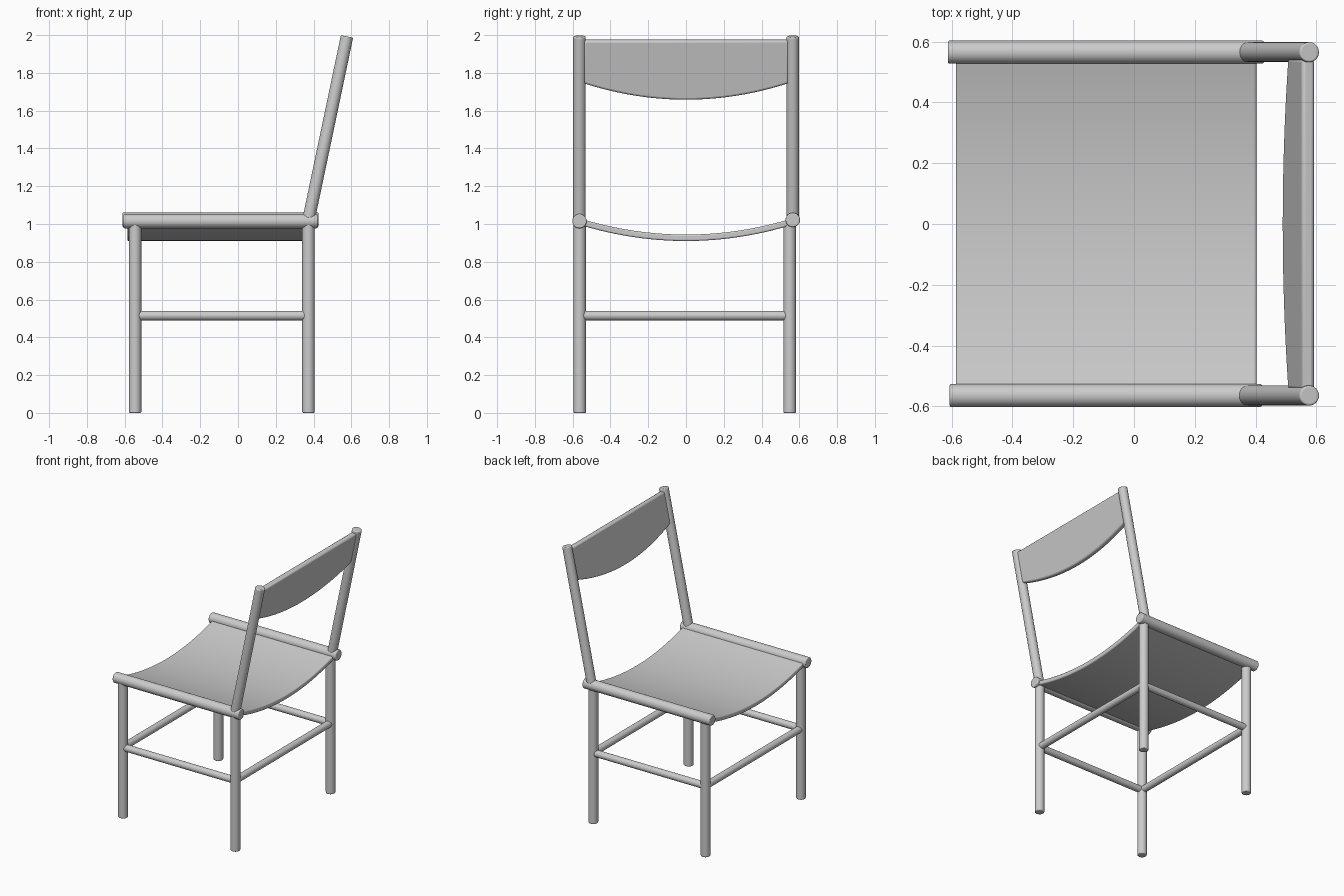
import bpy, bmesh, math
from mathutils import Vector

if "Cube" in bpy.data.objects:
    bpy.data.objects.remove(bpy.data.objects["Cube"])


def finish(obj, bevel):
    """Soften the edges and shade smooth."""
    mod = obj.modifiers.new("soft_edges", 'BEVEL')
    mod.width, mod.segments, mod.limit_method = bevel, 3, 'ANGLE'
    mod.angle_limit = math.radians(40)
    bpy.ops.object.select_all(action='DESELECT')
    bpy.context.view_layer.objects.active = obj
    obj.select_set(True)
    bpy.ops.object.shade_smooth_by_angle(angle=math.radians(40))


def rod(name, a, b, radius, bevel=0.006):
    """Round bar between two points."""
    a, b = Vector(a), Vector(b)
    bpy.ops.mesh.primitive_cylinder_add(vertices=32, radius=radius, depth=(b - a).length,
                                        location=(a + b) / 2)
    obj = bpy.context.object
    obj.name = name
    obj.rotation_euler = (b - a).to_track_quat('Z', 'Y').to_euler()
    finish(obj, bevel)


def panel(name, outline, offset, bevel):
    """Solid made by sweeping a closed outline along an offset."""
    bm = bmesh.new()
    face = bm.faces.new([bm.verts.new(p) for p in outline])
    res = bmesh.ops.extrude_face_region(bm, geom=[face])
    moved = [v for v in res["geom"] if isinstance(v, bmesh.types.BMVert)]
    bmesh.ops.translate(bm, verts=moved, vec=offset)
    bmesh.ops.recalc_face_normals(bm, faces=bm.faces)
    mesh = bpy.data.meshes.new(name)
    bm.to_mesh(mesh)
    bm.free()
    obj = bpy.data.objects.new(name, mesh)
    bpy.context.collection.objects.link(obj)
    finish(obj, bevel)


FRONT_X, REAR_X = -0.545, 0.373
LEG_Y = {"near": -0.563, "far": 0.549}
POST_LOW, POST_HIGH = Vector((0.375, 0, 1.03)), Vector((0.577, 0, 1.993))

# Legs, seat rails, back posts and side stretchers on each side
for side, rail_y, rail_z, x0, x1 in (("near", -0.564, 1.015, -0.606, 0.421),
                                     ("far", 0.565, 1.022, -0.612, 0.427)):
    y = LEG_Y[side]
    rod(f"front_leg_{side}", (FRONT_X, y, 0), (FRONT_X, y, 1.01), 0.033)
    rod(f"rear_leg_{side}", (REAR_X, y, 0), (REAR_X, y, 1.01), 0.033)
    rod(f"seat_rail_{side}", (x0, rail_y, rail_z), (x1, rail_y, rail_z), 0.038)
    shift = Vector((0, rail_y, 0))
    rod(f"back_post_{side}", POST_LOW + shift, POST_HIGH + shift, 0.033)
    rod(f"side_stretcher_{side}", (FRONT_X + 0.012, y, 0.515), (REAR_X - 0.012, y, 0.515), 0.025)

# Cross stretchers
for name, x in (("front_stretcher", FRONT_X), ("rear_stretcher", REAR_X)):
    rod(name, (x, LEG_Y["near"] + 0.012, 0.515), (x, LEG_Y["far"] - 0.012, 0.515), 0.025)

# Sagging seat
N, HALF = 32, 0.555
ys = [HALF * (2 * i / N - 1) for i in range(N + 1)]
sag = [0.927 + 0.083 * (y / HALF) ** 2 for y in ys]
top = [(-0.586, y, z + 0.017) for y, z in zip(ys, sag)]
low = [(-0.586, y, z - 0.017) for y, z in zip(ys, sag)]
panel("seat", top + low[::-1], (0.989, 0, 0), 0.008)

# Backrest: straight top, curved bottom, leaning with the posts
slope = (POST_HIGH.x - POST_LOW.x) / (POST_HIGH.z - POST_LOW.z)
normal = Vector((1, 0, -slope)).normalized()
THICK = 0.042


def lean(y, z):
    return Vector((POST_LOW.x + (z - POST_LOW.z) * slope, y, z)) - normal * THICK / 2


HB = 0.545
bottom = [lean(HB * (2 * i / N - 1), 1.66 + 0.088 * (2 * i / N - 1) ** 2) for i in range(N + 1)]
panel("backrest", bottom + [lean(HB, 1.975), lean(-HB, 1.975)], normal * THICK, 0.012)
